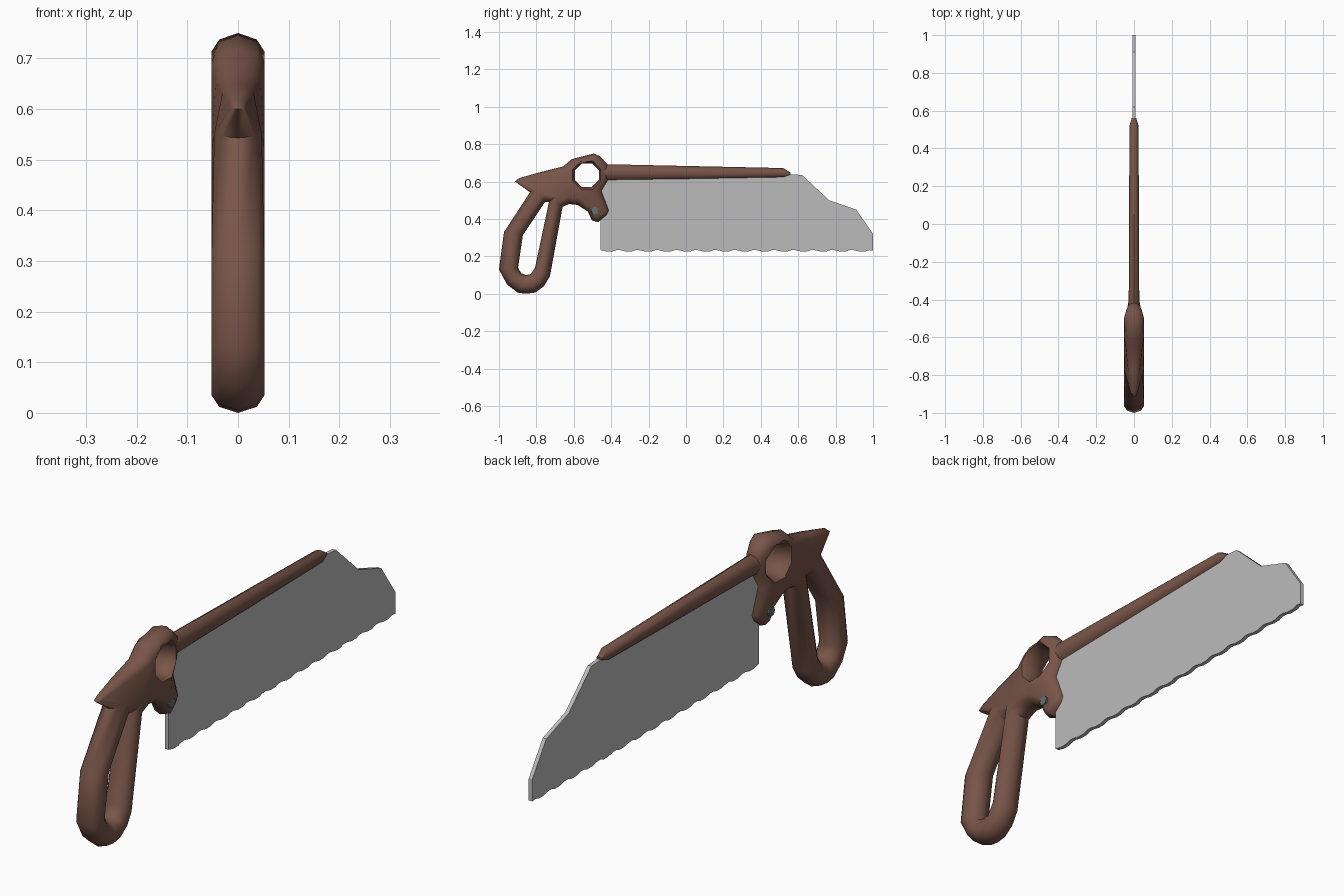
import bpy, bmesh, math
from mathutils import Vector

if "Cube" in bpy.data.objects:
    bpy.data.objects.remove(bpy.data.objects["Cube"])


def material(name, rgb):
    m = bpy.data.materials.new(name)
    m.diffuse_color = (*rgb, 1)
    m.use_nodes = True
    m.node_tree.nodes["Principled BSDF"].inputs["Base Color"].default_value = m.diffuse_color
    return m


BROWN = material("brown handle", (0.19, 0.091, 0.066))
STEEL = material("grey steel", (0.50, 0.50, 0.50))
PIN = material("dark pin", (0.13, 0.16, 0.15))


def finish(bm, name, mat, angle=40):
    bmesh.ops.recalc_face_normals(bm, faces=bm.faces[:])
    me = bpy.data.meshes.new(name)
    bm.to_mesh(me)
    bm.free()
    ob = bpy.data.objects.new(name, me)
    bpy.context.collection.objects.link(ob)
    me.materials.append(mat)
    bpy.ops.object.select_all(action='DESELECT')
    ob.select_set(True)
    bpy.context.view_layer.objects.active = ob
    bpy.ops.object.shade_smooth_by_angle(angle=math.radians(angle))
    return ob


def inward(pts, hole):
    """Mitred directions pointing into the material for each outline point."""
    n = len(pts)
    area = sum(pts[i - 1][0] * pts[i][1] - pts[i][0] * pts[i - 1][1] for i in range(n))
    s = (1 if area > 0 else -1) * (-1 if hole else 1)
    out = []
    for i in range(n):
        a, b, c = (Vector(pts[j % n][:2]) for j in (i - 1, i, i + 1))
        d1, d2 = (b - a).normalized(), (c - b).normalized()
        n1, n2 = Vector((-d1.y, d1.x)) * s, Vector((-d2.y, d2.x)) * s
        m = (n1 + n2).normalized()
        out.append(m / max(0.7, m.dot(n1)))
    return out


# Handle outline (y, z, thickness factor), clockwise from the spur tip
outer = [(-.915, .60, .3), (-.893, .618, .3), (-.78, .65, .6), (-.658, .68, .85),
         (-.61, .72, 1), (-.492, .75, 1), (-.46, .735, .9), (-.417, .69, .65),
         (-.417, .605, .65), (-.45, .55, .85), (-.41, .445, .6), (-.425, .417, .6),
         (-.47, .382, .7), (-.503, .393, .8), (-.525, .44, .9), (-.58, .475, 1),
         (-.625, .48, 1), (-.66, .465, 1), (-.727, .095, 1), (-.76, .04, 1),
         (-.807, .006, 1), (-.855, 0, 1), (-.90, .006, 1), (-.957, .05, 1),
         (-1, .13, 1), (-.973, .33, 1), (-.834, .543, .9)]
grip_hole = [(-.733, .49, 1), (-.754, .49, 1), (-.872, .313, 1), (-.898, .14, 1),
             (-.882, .11, 1), (-.856, .10, 1), (-.83, .105, 1), (-.807, .14, 1)]
round_hole = []
for i in range(8):
    a = math.radians(22.5 + 45 * i)
    y = -.53 + .069 * math.cos(a)
    round_hole.append((y, .634 + .069 * math.sin(a), .8 if y > -.5 else 1))

bm = bmesh.new()
rims = {1: [], -1: []}
# Rounded cross-section: (half thickness, share of full inset)
section = [(-.052, 1), (-.037, .35), (0, 0), (.037, .35), (.052, 1)]
for pts, hole, inset in ((outer, False, .034), (grip_hole, True, .034), (round_hole, True, .012)):
    dirs = inward(pts, hole)
    rings = []
    for x, share in section:
        rings.append([bm.verts.new((x * k, y + d.x * inset * share * k, z + d.y * inset * share * k))
                      for (y, z, k), d in zip(pts, dirs)])
    n = len(pts)
    for r0, r1 in zip(rings, rings[1:]):
        for i in range(n):
            bm.faces.new((r0[i], r0[(i + 1) % n], r1[(i + 1) % n], r1[i]))
    for side, ring in ((-1, rings[0]), (1, rings[-1])):
        rims[side] += [bm.edges.get((ring[i], ring[(i + 1) % n])) for i in range(n)]
for side, edges in rims.items():
    bmesh.ops.triangle_fill(bm, use_beauty=True, edges=edges, normal=(side, 0, 0))
finish(bm, "handle", BROWN, 50)

# Spine: octagonal rod, tapering to the tip (y, z, half width, half height)
bm = bmesh.new()
rings = []
for y, z, w, h in ((-.45, .648, .036, .044), (-.40, .648, .028, .044), (.52, .646, .024, .026),
                   (.56, .642, .012, .006)):
    rings.append([bm.verts.new((w * math.cos(math.pi * i / 4), y, z + h * math.sin(math.pi * i / 4)))
                  for i in range(8)])
for r0, r1 in zip(rings, rings[1:]):
    for i in range(8):
        bm.faces.new((r0[i], r0[(i + 1) % 8], r1[(i + 1) % 8], r1[i]))
bm.faces.new(rings[0])
bm.faces.new(rings[-1])
finish(bm, "spine", BROWN, 50)

# Blade: thin plate with a wavy toothed lower edge
profile = [(1, .23), (1, .32), (.91, .45), (.765, .50), (.62, .635), (.54, .64), (-.457, .64)]
TEETH = 14
step = 1.457 / TEETH
for i in range(TEETH):
    for f, z in ((0, .233), (.3, .226), (.6, .226), (.8, .233)):
        profile.append((-.457 + step * (i + f), z))
bm = bmesh.new()
face = bm.faces.new([bm.verts.new((-.008, y, z)) for y, z in profile])
new = bmesh.ops.extrude_face_region(bm, geom=[face])["geom"]
bmesh.ops.translate(bm, vec=(.016, 0, 0), verts=[v for v in new if isinstance(v, bmesh.types.BMVert)])
finish(bm, "blade", STEEL, 30)

# Pin through the lower lug of the handle
bpy.ops.mesh.primitive_cylinder_add(vertices=8, radius=.02, depth=.092, location=(0, -.487, .445),
                                    rotation=(0, math.pi / 2, 0))
pin = bpy.context.object
pin.name = "blade_pin"
pin.data.materials.append(PIN)
